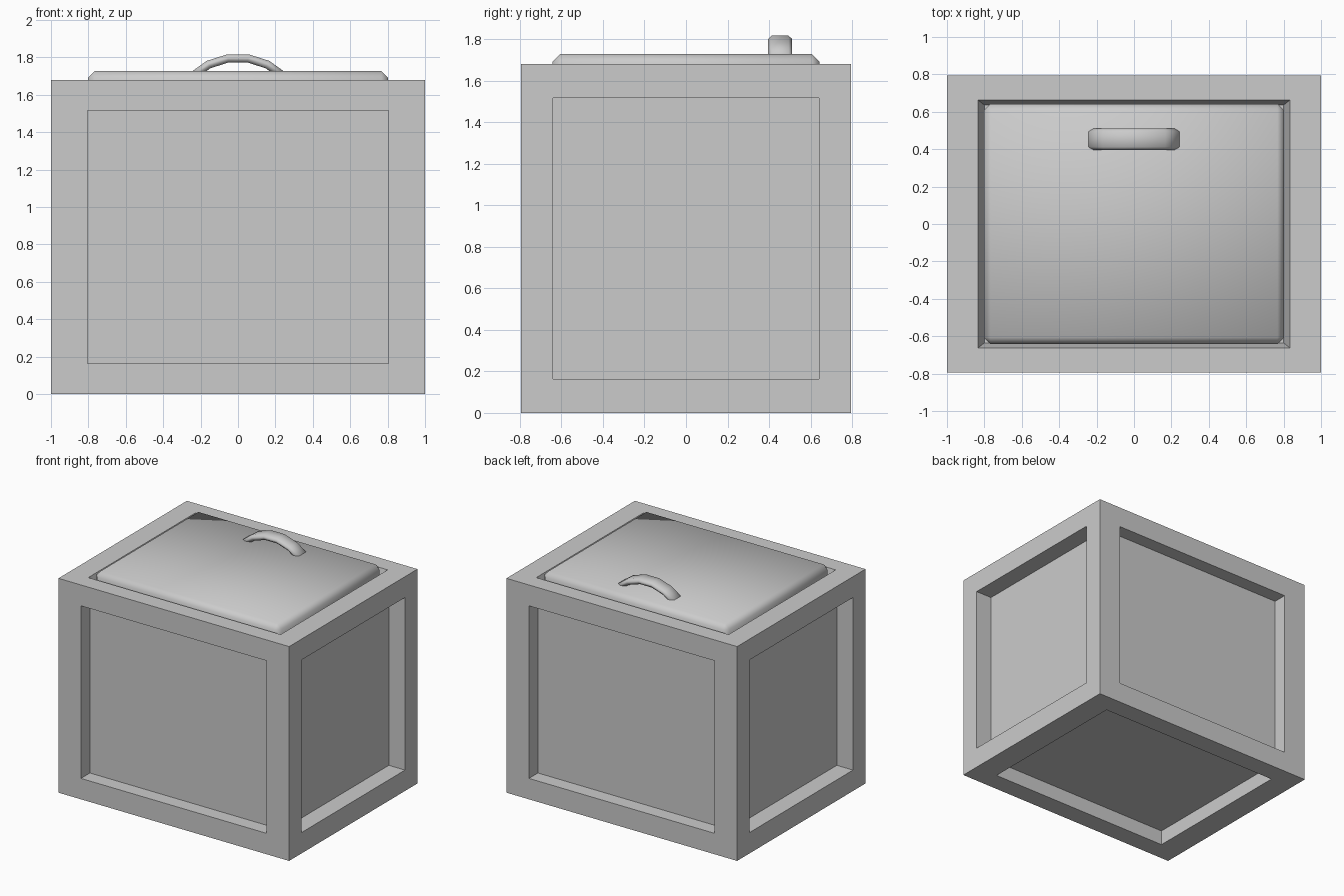
import bpy, bmesh
from math import sin, cos, radians
from mathutils import Matrix, Vector

if "Cube" in bpy.data.objects:
    bpy.data.objects.remove(bpy.data.objects["Cube"], do_unlink=True)

W, D, H = 2.0, 1.59, 1.68      # crate size
GREY = (0.6, 0.6, 0.6, 1.0)

mat = bpy.data.materials.new("plain_grey")
mat.use_nodes = True
mat.diffuse_color = GREY
mat.node_tree.nodes["Principled BSDF"].inputs["Base Color"].default_value = GREY


def finish(name, bm, smooth=False):
    bmesh.ops.recalc_face_normals(bm, faces=bm.faces)
    for f in bm.faces:
        f.smooth = smooth
    me = bpy.data.meshes.new(name)
    bm.to_mesh(me)
    bm.free()
    me.materials.append(mat)
    ob = bpy.data.objects.new(name, me)
    bpy.context.collection.objects.link(ob)
    return ob


def inset(bm, face, width, depth):
    bmesh.ops.inset_individual(bm, faces=[face], thickness=width, depth=depth,
                               use_even_offset=True)


# Crate body: unit cube with a recessed panel per side, then scaled
bm = bmesh.new()
bmesh.ops.create_cube(bm, size=1)
for face in list(bm.faces):
    if face.normal.z > 0.5:                      # opening with tapered walls
        inset(bm, face, 0.083, 0)
        inset(bm, face, 0.0175, -0.07)
    else:                                        # straight-walled panel
        inset(bm, face, 0.0975, 0)
        inset(bm, face, 0, -0.07)
bm.transform(Matrix.Translation((0, 0, H / 2)) @ Matrix.Diagonal((W, D, H, 1)))
finish("crate_body", bm)

# Lid: bevelled slab seated in the opening
LID_TOP, LID_BOTTOM = 1.727, 1.53
bm = bmesh.new()
bmesh.ops.create_cube(bm, size=1)
bm.transform(Matrix.Translation((0, 0, (LID_TOP + LID_BOTTOM) / 2))
             @ Matrix.Diagonal((1.606, 1.284, LID_TOP - LID_BOTTOM, 1)))
bmesh.ops.bevel(bm, geom=bm.edges[:], offset=0.036, segments=1, affect='EDGES')
finish("lid", bm, smooth=True)

# Handle: chamfered strap swept along an arc
RADIUS, CENTRE_Z, HANDLE_Y = 0.374, 1.447, 0.453
half_w, thick, cut = 0.057, 0.044, 0.016
section = [(s * y, r) for s, pts in (
    (1, [(half_w - cut, 0), (half_w, -cut), (half_w, cut - thick), (half_w - cut, -thick)]),
    (-1, [(half_w - cut, -thick), (half_w, cut - thick), (half_w, -cut), (half_w - cut, 0)]),
) for y, r in pts]
bm = bmesh.new()
rings = []
for i in range(6):
    a = radians(-44.2 + i * 17.68)
    rings.append([bm.verts.new(Vector((sin(a) * (RADIUS + r), HANDLE_Y + y,
                                       CENTRE_Z + cos(a) * (RADIUS + r))))
                  for y, r in section])
for a, b in zip(rings, rings[1:]):
    for k in range(len(section)):
        n = (k + 1) % len(section)
        bm.faces.new((a[k], a[n], b[n], b[k]))
bm.faces.new(rings[0])
bm.faces.new(rings[-1])
finish("lid_handle", bm, smooth=True)
